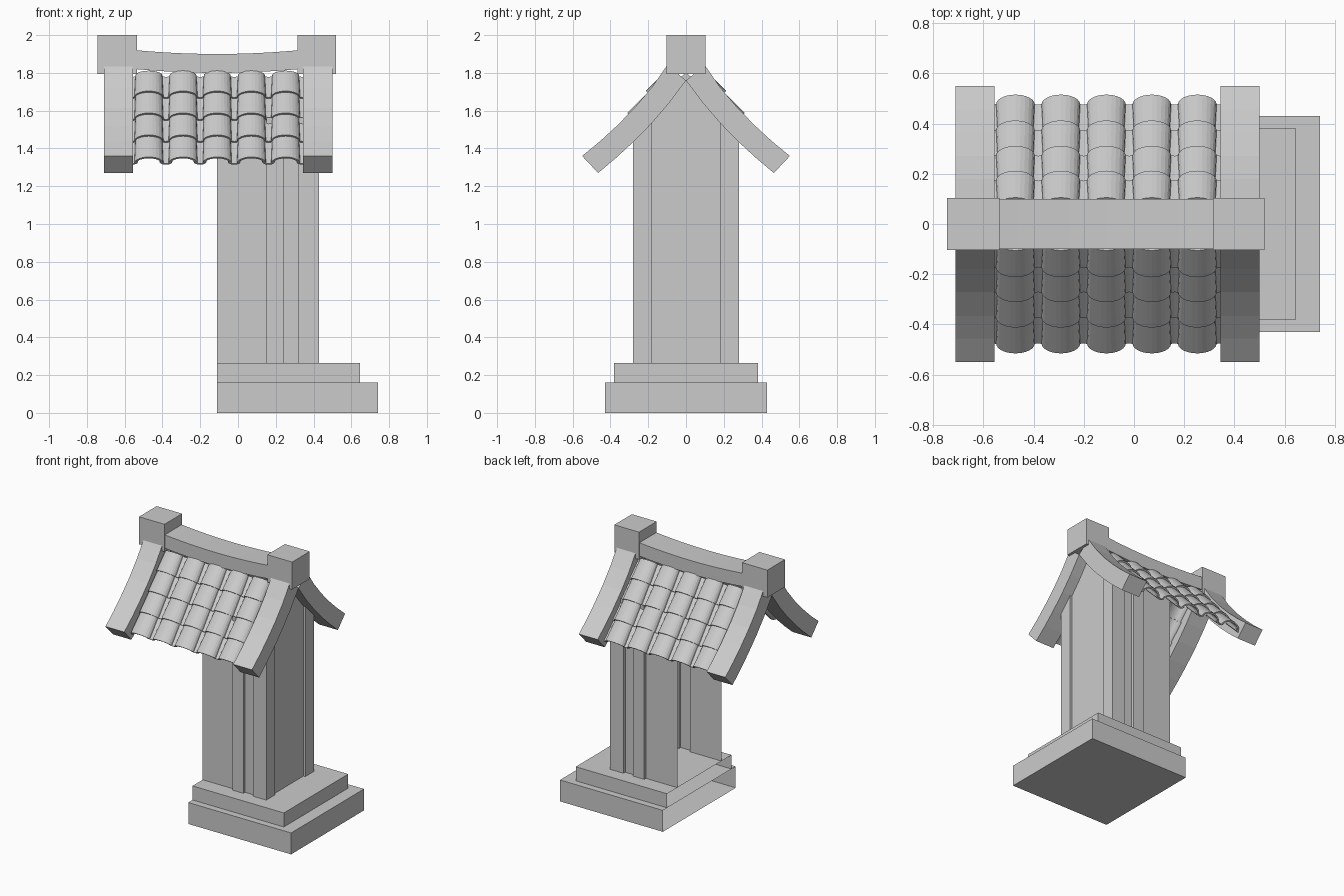
import bpy, bmesh, math
from mathutils import Vector

if "Cube" in bpy.data.objects:
    bpy.data.objects.remove(bpy.data.objects["Cube"], do_unlink=True)

stone = bpy.data.materials.new("plain grey stone")
stone.use_nodes = True
GREY = (0.6, 0.6, 0.6, 1)
stone.diffuse_color = GREY
stone.node_tree.nodes["Principled BSDF"].inputs["Base Color"].default_value = GREY

MID = -0.11  # centre line of the roof, and the open end of the body


def finish(name, bm, fix=True):
    if fix:
        bmesh.ops.recalc_face_normals(bm, faces=bm.faces)
    mesh = bpy.data.meshes.new(name)
    bm.to_mesh(mesh)
    bm.free()
    mesh.materials.append(stone)
    ob = bpy.data.objects.new(name, mesh)
    bpy.context.collection.objects.link(ob)
    return ob


def loft(bm, sections, caps=True):
    """Skin closed cross-sections, given in order."""
    rings = [[bm.verts.new(p) for p in s] for s in sections]
    n = len(rings[0])
    for a, b in zip(rings, rings[1:]):
        for i in range(n):
            j = (i + 1) % n
            bm.faces.new((a[i], a[j], b[j], b[i]))
    if caps:
        bm.faces.new(rings[0][::-1])
        bm.faces.new(rings[-1])


def block(name, x0, x1, half_y, z0, z1, open_end=False):
    bm = bmesh.new()
    loft(bm, [[(x, -half_y, z0), (x, half_y, z0), (x, half_y, z1), (x, -half_y, z1)]
              for x in (x0, x1)])
    bmesh.ops.recalc_face_normals(bm, faces=bm.faces)
    if open_end:
        end = [f for f in bm.faces if f.normal.x < -0.9]
        bmesh.ops.delete(bm, geom=end, context='FACES_ONLY')
    return finish(name, bm, False)


# Stepped plinth, open at the cut end
block("lower_step", MID, 0.74, 0.43, 0, 0.16, True)
block("upper_step", MID, 0.645, 0.38, 0.16, 0.265, True)

# Hollow walls with posts, as one folded sheet
half = [(MID, .26), (.15, .26), (.15, .28), (.24, .28), (.24, .26), (.32, .26),
        (.32, .28), (.43, .28), (.43, .18), (.415, .18), (.415, 0)]
wall_top = {.26: 1.55, .28: 1.565, .18: 1.66, 0: 1.80}
path = [(x, -y, wall_top[y]) for x, y in half] + [(x, y, wall_top[y]) for x, y in half[-2::-1]]
bm = bmesh.new()
low = [bm.verts.new((x, y, 0.265)) for x, y, z in path]
top = [bm.verts.new(p) for p in path]
for i in range(len(path) - 1):
    bm.faces.new((low[i], low[i + 1], top[i + 1], top[i]))
finish("walls", bm, False)

# Curved gable boards
under = [(0, 1.76), (.09, 1.64), (.18, 1.535), (.28, 1.433), (.37, 1.35), (.465, 1.27)]
over = [(.10, 1.84), (.18, 1.725), (.27, 1.618), (.367, 1.519), (.455, 1.438), (.55, 1.36)]
for name, x0, x1 in (("right_gable_board", -.71, -.555), ("left_gable_board", .345, .50)):
    bm = bmesh.new()
    for side in (-1, 1):
        loft(bm, [[(x0, side * u[0], u[1]), (x1, side * u[0], u[1]),
                   (x1, side * o[0], o[1]), (x0, side * o[0], o[1])]
                  for u, o in zip(under, over)])
    finish(name, bm)

# Sagging ridge beam and its end blocks
bm = bmesh.new()
sections = []
for i in range(13):
    t = i / 6 - 1
    x, z = MID + 0.43 * t, 1.90 + 0.02 * t * t
    sections.append([(x, -.1, z - .1), (x, .1, z - .1), (x, .1, z), (x, -.1, z)])
loft(bm, sections)
finish("ridge_beam", bm)
block("right_ridge_block", -.745, -.535, .104, 1.795, 2.0)
block("left_ridge_block", .315, .52, .104, 1.795, 2.0)


# Roof tiles: arched caps over narrow troughs
def arc_shell(centre, normal, x, width, rise, thick, steps):
    """Half-ellipse strip with thickness; a negative rise makes a trough."""
    ring = []
    for grow, order in ((0, range(steps + 1)), (-thick, range(steps, -1, -1))):
        for i in order:
            a = math.pi * i / steps
            r = rise + grow
            w = width + (grow if rise > 0 else 0)
            p = centre + normal * (r * math.sin(a))
            ring.append((x + w * math.cos(a), p.y, p.z))
    return ring


crest = [(.515, 1.355), (.412, 1.472), (.311, 1.588), (.212, 1.704), (.115, 1.82)]
SPACING, RISE = 0.181, 0.052
for label, side in (("front", -1), ("back", 1)):
    caps, troughs = bmesh.new(), bmesh.new()
    for k in range(4):
        lo, hi = (Vector((0, side * y, z)) for y, z in crest[k:k + 2])
        along = (hi - lo).normalized()
        normal = Vector((0, side * along.z, abs(along.y)))
        base_lo, base_hi = lo - normal * RISE, hi - normal * RISE
        tail = base_hi + along * (.015 if k < 3 else 0)
        for c in range(5):
            x = MID + (c - 2) * SPACING
            loft(caps, [arc_shell(base_lo, normal, x, .077, RISE, .011, 12),
                        arc_shell(tail, normal, x, .071, RISE - .013, .011, 12)])
        for c in range(6):
            x = MID + (c - 2.5) * SPACING
            loft(troughs, [arc_shell(base_lo + normal * .012, normal, x, .034, -.012, .01, 6),
                           arc_shell(tail, normal, x, .030, -.012, .01, 6)])
    finish(label + "_cap_tiles", caps)
    finish(label + "_trough_tiles", troughs)
